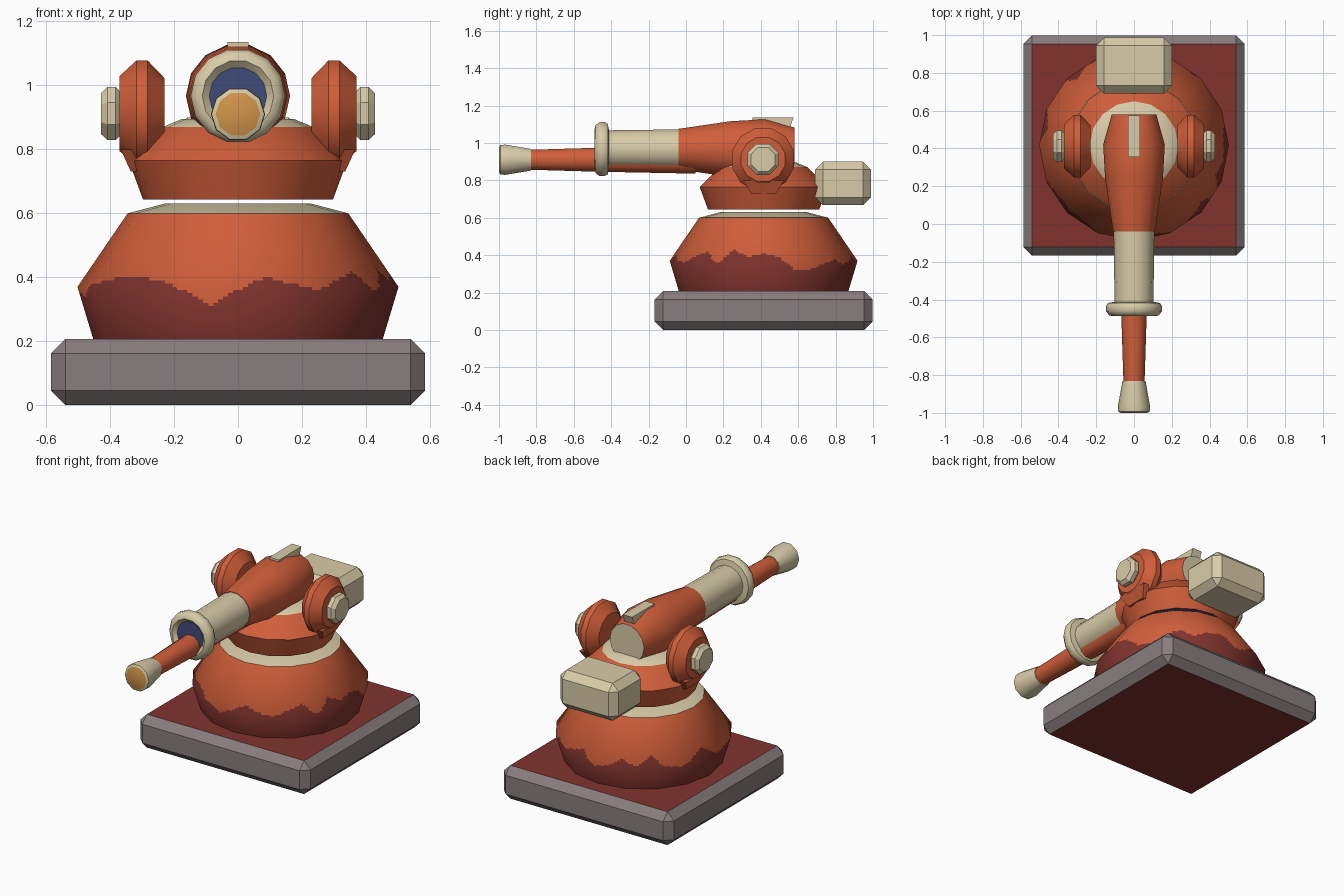
import bpy, bmesh, math
from mathutils import Vector

if "Cube" in bpy.data.objects:
    bpy.data.objects.remove(bpy.data.objects["Cube"])

CY = 0.415  # turret axis


def material(name, rgb):
    m = bpy.data.materials.new(name)
    m.diffuse_color = (*rgb, 1)
    m.use_nodes = True
    m.node_tree.nodes["Principled BSDF"].inputs["Base Color"].default_value = m.diffuse_color
    return m


MATS = [material("orange red", (0.63, 0.112, 0.042)),
        material("cream", (0.69, 0.60, 0.39)),
        material("dark red", (0.22, 0.034, 0.027)),
        material("grey", (0.25, 0.207, 0.21)),
        material("navy", (0.051, 0.069, 0.188)),
        material("amber", (0.64, 0.30, 0.07))]
RED, CREAM, DARK, GREY, NAVY, AMBER = range(6)


def finish(name, bm, angle=None):
    bmesh.ops.recalc_face_normals(bm, faces=bm.faces)
    me = bpy.data.meshes.new(name)
    bm.to_mesh(me)
    bm.free()
    for m in MATS:
        me.materials.append(m)
    ob = bpy.data.objects.new(name, me)
    bpy.context.collection.objects.link(ob)
    if angle:
        bpy.ops.object.select_all(action='DESELECT')
        ob.select_set(True)
        bpy.context.view_layer.objects.active = ob
        bpy.ops.object.shade_smooth_by_angle(angle=math.radians(angle))
    return ob


def lathe(name, profile, mats, sides, center, axis='z', angle=40, turn=0.0):
    """Profile of (distance along axis, radius); mats = start cap, segments, end cap."""
    bm = bmesh.new()
    rings = []
    for d, r in profile:
        ring = []
        for i in range(sides):
            a = 2 * math.pi * (i + turn) / sides
            u, v = r * math.cos(a), r * math.sin(a)
            p = {'x': (d, u, v), 'y': (u, d, v), 'z': (u, v, d)}[axis]
            ring.append(bm.verts.new(Vector(p) + Vector(center)))
        rings.append(ring)
    bm.faces.new(rings[0]).material_index = mats[0]
    bm.faces.new(rings[-1]).material_index = mats[-1]
    for k in range(len(rings) - 1):
        for i in range(sides):
            j = (i + 1) % sides
            f = bm.faces.new((rings[k][i], rings[k][j], rings[k + 1][j], rings[k + 1][i]))
            f.material_index = mats[k + 1]
    return finish(name, bm, angle)


def box(name, lo, hi, bevel, mat, taper=None):
    bm = bmesh.new()
    bmesh.ops.create_cube(bm, size=1)
    for v in bm.verts:
        v.co = Vector([l + (c + 0.5) * (h - l) for c, l, h in zip(v.co, lo, hi)])
        if taper:
            taper(v)
    if bevel:
        bmesh.ops.bevel(bm, geom=bm.edges[:], offset=bevel, segments=1, affect='EDGES')
    for f in bm.faces:
        f.material_index = mat
    return finish(name, bm)


# Square plinth with red top and bottom
plinth = box("plinth", (-0.585, CY - 0.583, 0), (0.585, CY + 0.583, 0.207), 0.045, GREY)
for p in plinth.data.polygons:
    if abs(p.normal.z) > 0.9:
        p.material_index = DARK

# Lower body: 16-sided, finely split so the wavy paint edge can follow a rule
WAVE = [.36, .40, .38, .36, .39, .42, .35, .43, .39, .41, .39, .32,
        .32, .35, .38, .35, .38, .40, .33, .35, .40, .37, .42, .36,
        .34, .39, .41, .35, .34, .37, .39, .40, .40, .39, .36, .31]


def wave(a):  # a in degrees, from the front towards +x
    t = (a % 360) / 10
    i = int(t) % 36
    return WAVE[i] + (WAVE[(i + 1) % 36] - WAVE[i]) * (t - int(t))


def mix(x, pts):
    for (x0, y0), (x1, y1) in zip(pts, pts[1:]):
        if x <= x1 + 1e-6:
            return y0 + (y1 - y0) * (x - x0) / (x1 - x0)
    return pts[-1][1]


SIDES, SUB = 16, 12
COLS = SIDES * SUB
zs = [0.207] + [0.29 + 0.01 * k for k in range(17)] + [0.60]
bm = bmesh.new()
rows, normals = [], []
for z in zs:
    r = mix(z, [(0.207, 0.453), (0.37, 0.502), (0.60, 0.345)])
    tilt = math.radians(mix(z, [(0.207, -14), (0.37, 8), (0.60, 34)]))
    row = []
    for c in range(COLS):
        i, t = divmod(c, SUB)
        a0, a1 = (2 * math.pi * k / SIDES for k in (i, i + 1))
        t /= SUB
        p = Vector((math.sin(a0), -math.cos(a0))).lerp(Vector((math.sin(a1), -math.cos(a1))), t) * r
        row.append(bm.verts.new((p.x, p.y + CY, z)))
        n = p.normalized() * math.cos(tilt)
        normals.append((n.x, n.y, math.sin(tilt)))
    rows.append(row)
for k in range(len(zs) - 1):
    for c in range(COLS):
        d = (c + 1) % COLS
        f = bm.faces.new((rows[k][c], rows[k][d], rows[k + 1][d], rows[k + 1][c]))
        f.smooth = True
        zc = (zs[k] + zs[k + 1]) / 2
        f.material_index = DARK if zc < wave((c + 0.5) * 360 / COLS) else RED
body = finish("lower_body", bm)
body.data.normals_split_custom_set_from_vertices(normals)

# Cream collar closing the lower body
lathe("collar", [(0.60, 0.345), (0.63, 0.23)], [CREAM] * 3, 16, (0, CY, 0))

# Rotating turret with a cream crown and navy underside
lathe("turret", [(0.643, 0.297), (0.765, 0.342), (0.87, 0.235), (0.895, 0.175)],
      [NAVY, RED, RED, CREAM, CREAM], 16, (0, CY, 0), angle=60)

# Counterweight box at the back
box("rear_box", (-0.2, 0.69, 0.667), (0.2, 0.988, 0.90), 0.042, CREAM)

# Side hubs, bolts and their tapered supports
for s, side in ((-1, "left"), (1, "right")):
    c = (0, CY - 0.003, 0.912)
    lathe(side + "_hub", [(s * 0.23, 0.115), (s * 0.283, 0.172), (s * 0.317, 0.172), (s * 0.37, 0.122)],
          [RED] * 5, 12, c, 'x', 35, 0.5)
    lathe(side + "_bolt", [(s * 0.365, 0.07), (s * 0.383, 0.09), (s * 0.408, 0.09), (s * 0.428, 0.07)],
          [CREAM] * 5, 8, c, 'x', 30, 0.5)

    def narrow(v, s=s):
        if v.co.z < 0.75:
            v.co.y = CY + (v.co.y - CY) * 0.6
            v.co.x = s * min(abs(v.co.x), 0.335)
    xs = sorted((s * 0.27, s * 0.367))
    box(side + "_support", (xs[0], CY - 0.11, 0.73), (xs[1], CY + 0.11, 0.80), 0, RED, narrow)

# Gun housing with cream rear cap
lathe("gun_housing", [(-0.04, 0.111), (0.24, 0.153), (0.42, 0.163), (0.58, 0.118)],
      [RED, RED, RED, RED, CREAM], 14, (0, 0, 0.967), 'y')

# Sight plate on top of the housing
box("top_plate", (-0.033, 0.355, 1.08), (0.033, 0.575, 1.135), 0, CREAM,
    lambda v: setattr(v.co, "y", v.co.y - 0.02) if v.co.z < 1.1 and v.co.y > 0.5 else None)

# Cream sleeve ending in a rolled ring with a navy opening
lathe("sleeve", [(-0.03, 0.108), (-0.412, 0.103), (-0.418, 0.138), (-0.435, 0.148), (-0.462, 0.148),
                 (-0.483, 0.132), (-0.488, 0.112), (-0.468, 0.09)],
      [CREAM] * 8 + [NAVY], 14, (0, 0, 0.967), 'y')

# Thin barrel running under the sleeve, and flared muzzle
lathe("barrel", [(0.05, 0.078), (-0.485, 0.067), (-0.835, 0.056)], [RED] * 4, 10, (0, 0, 0.91), 'y')
lathe("muzzle", [(-0.83, 0.061), (-0.965, 0.085), (-0.993, 0.083), (-1.0, 0.07)],
      [CREAM] * 4 + [AMBER], 10, (0, 0, 0.91), 'y')
